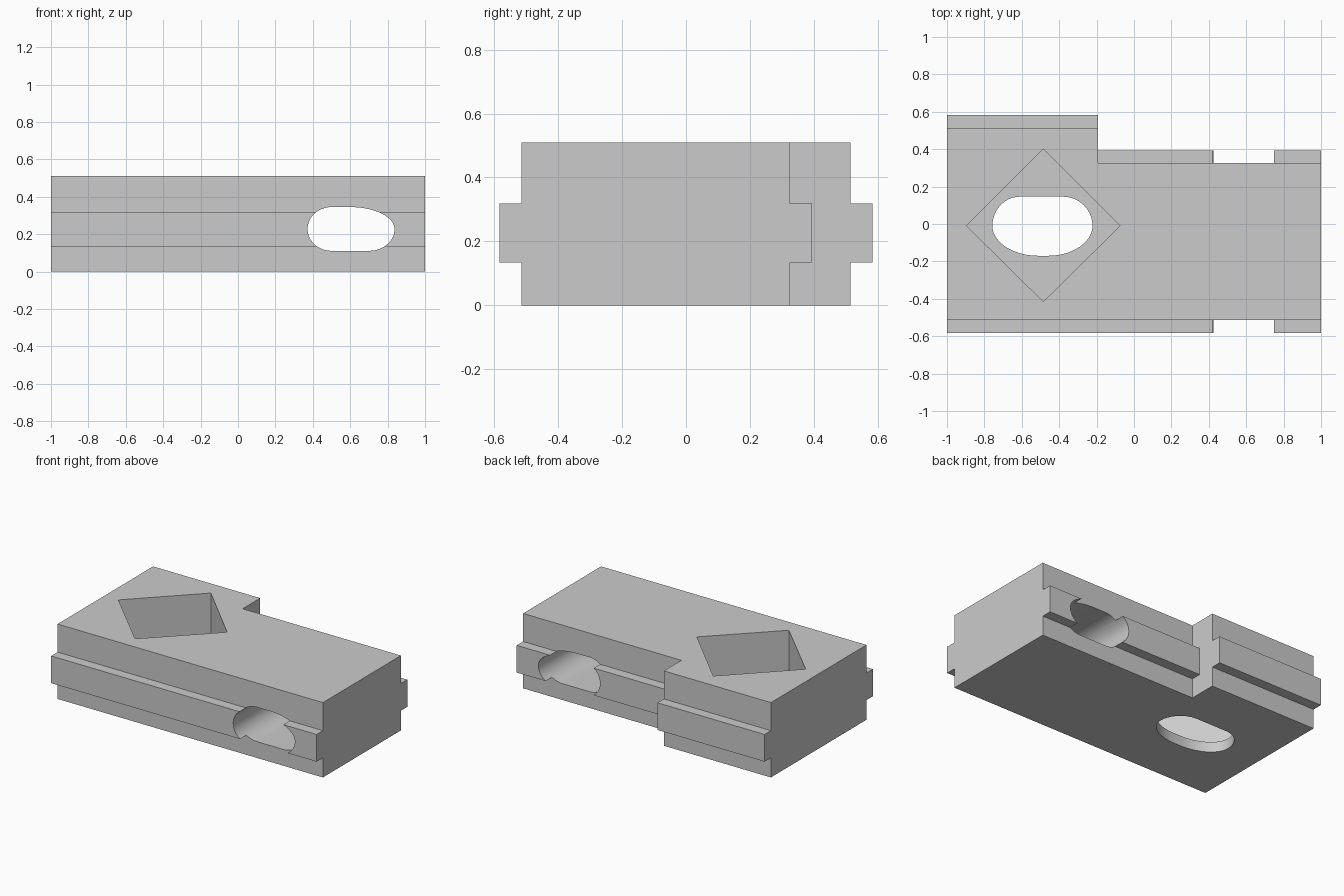
import bpy, bmesh, math
from mathutils import Vector

if "Cube" in bpy.data.objects:
    bpy.data.objects.remove(bpy.data.objects["Cube"], do_unlink=True)

# Main dimensions
HEIGHT = 0.51
RAIL_LOW, RAIL_HIGH = 0.134, 0.319
RAIL = 0.069                 # how far the side rails stand out
EDGE = 0.514                 # wide body half depth
NARROW = 0.325               # rear face of the narrow end
STEP = -0.193                # where the wide end stops
FLOOR = 0.07                 # thickness under the diamond pocket

grey = bpy.data.materials.new("plain grey")
grey.use_nodes = True
colour = (0.6, 0.6, 0.6, 1)
grey.diffuse_color = colour
grey.node_tree.nodes["Principled BSDF"].inputs["Base Color"].default_value = colour


def prism(name, outline, low, high, axis="z"):
    """Extrude a flat outline along z, or an x-z outline along y."""
    def place(p, t):
        return Vector((p[0], p[1], t)) if axis == "z" else Vector((p[0], t, p[1]))
    bm = bmesh.new()
    face = bm.faces.new([bm.verts.new(place(p, low)) for p in outline])
    top = bmesh.ops.extrude_face_region(bm, geom=[face])["geom"]
    shift = place((0, 0), high - low)
    bmesh.ops.translate(bm, vec=shift, verts=[v for v in top if isinstance(v, bmesh.types.BMVert)])
    bmesh.ops.recalc_face_normals(bm, faces=bm.faces)
    mesh = bpy.data.meshes.new(name)
    bm.to_mesh(mesh)
    bm.free()
    obj = bpy.data.objects.new(name, mesh)
    mesh.materials.append(grey)
    bpy.context.collection.objects.link(obj)
    return obj


def rect(x0, x1, y0, y1):
    return [(x0, y0), (x1, y0), (x1, y1), (x0, y1)]


def slot(left, right, low, high, mid, top_flat, low_flat, steps=14):
    """Rounded slot outline: four elliptical corners joined by two flats."""
    corners = [(top_flat[1], right, high, 0), (top_flat[0], left, high, 1),
               (low_flat[0], left, low, 1), (low_flat[1], right, low, 0)]
    points = []
    for i, (cx, end, edge, _) in enumerate(corners):
        for s in range(steps + 1):
            a = math.pi / 2 * s / steps
            if i % 2:
                a = math.pi / 2 - a
            if i in (1, 3) and s == steps:   # shared with the next corner
                continue
            points.append((cx + (end - cx) * math.cos(a), mid + (edge - mid) * math.sin(a)))
    return points


def cut(body, cutter):
    mod = body.modifiers.new(cutter.name, "BOOLEAN")
    mod.operation = "DIFFERENCE"
    mod.solver = "EXACT"
    mod.object = cutter
    bpy.context.view_layer.objects.active = body
    bpy.ops.object.modifier_apply(modifier=mod.name)
    bpy.data.objects.remove(cutter, do_unlink=True)


# Stepped block, as deep as the rails
outer = EDGE + RAIL
block = prism("stepped_block", [(-1, -outer), (1, -outer), (1, NARROW + RAIL),
                                (STEP, NARROW + RAIL), (STEP, outer), (-1, outer)], 0, HEIGHT)

# Rebates above and below leave a rail along the front and both rear faces
for low, high in ((-0.1, RAIL_LOW), (RAIL_HIGH, HEIGHT + 0.1)):
    for area in (rect(-1.1, 1.1, -0.8, -EDGE), rect(-1.1, 0, EDGE, 0.8),
                 rect(STEP, 1.1, NARROW, 0.8)):
        cut(block, prism("rebate", area, low, high))

# Rounded slot running from front to back
cut(block, prism("cross_slot", slot(0.372, 0.837, 0.111, 0.345, 0.228,
                                    (0.5, 0.6), (0.5, 0.7)), -0.8, 0.8, "y"))

# Diamond pocket with a rounded opening through its floor
cut(block, prism("diamond_pocket", [(-0.485, 0.4), (-0.895, -0.01), (-0.485, -0.415),
                                    (-0.075, -0.01)], FLOOR, HEIGHT + 0.1))
cut(block, prism("floor_opening", slot(-0.757, -0.222, -0.17, 0.146, -0.01,
                                       (-0.61, -0.38), (-0.51, -0.46)), -0.1, FLOOR + 0.1))

# Smooth slot walls, crisp edges
bpy.ops.object.select_all(action="DESELECT")
block.select_set(True)
bpy.context.view_layer.objects.active = block
bpy.ops.object.shade_smooth_by_angle(angle=math.radians(30))
